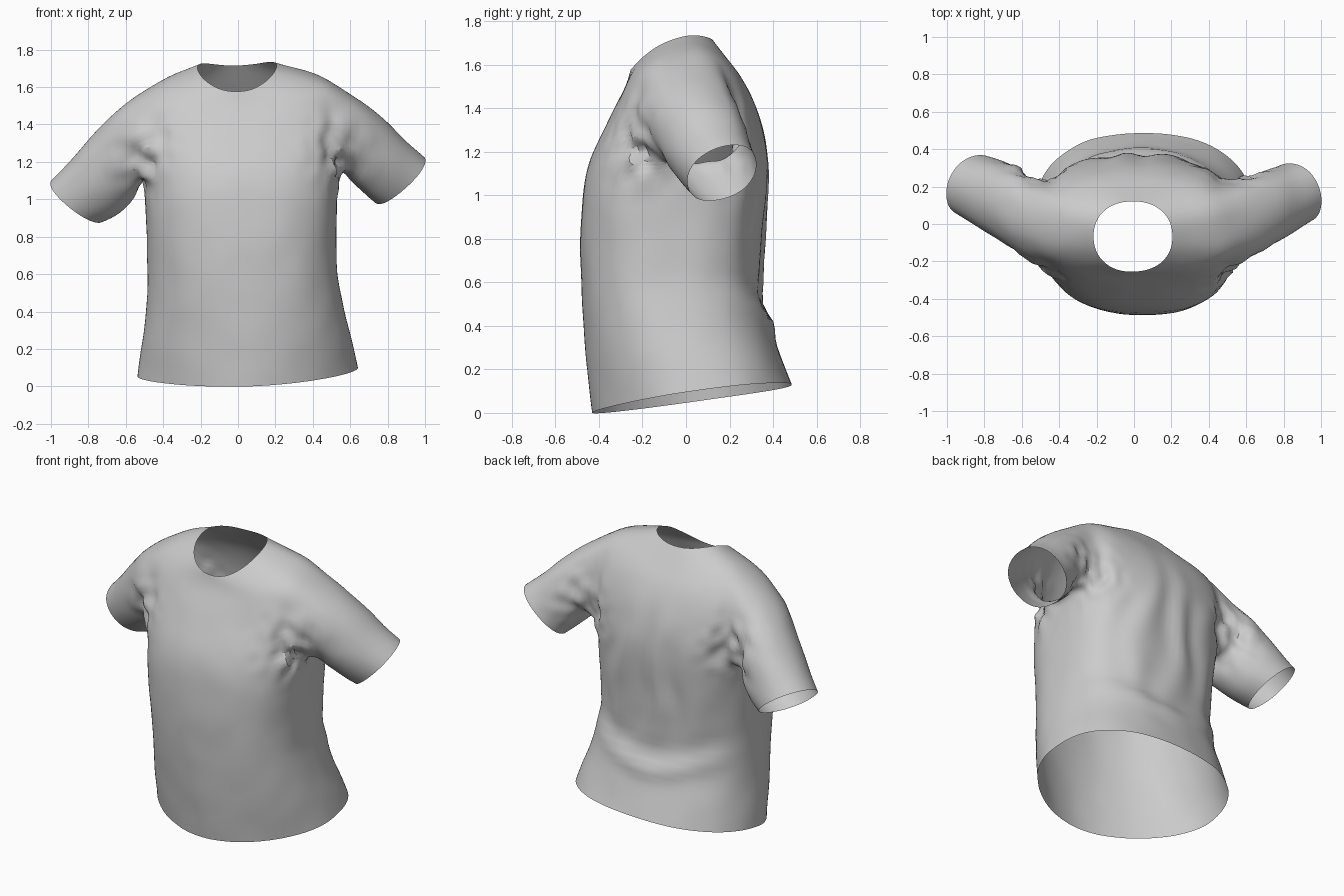
import bpy, bmesh, math
from mathutils import Vector, noise

cube = bpy.data.objects.get("Cube")
if cube:
    bpy.data.objects.remove(cube, do_unlink=True)

fabric = bpy.data.materials.new("light grey fabric")
fabric.use_nodes = True
GREY = (0.6, 0.6, 0.6, 1)
fabric.diffuse_color = GREY
shader = fabric.node_tree.nodes["Principled BSDF"]
shader.inputs["Base Color"].default_value = GREY
shader.inputs["Roughness"].default_value = 0.9

COLS = 32          # columns around the body
HALF = 3           # armhole half width in columns
LOW, HIGH = 6, 10  # body rings at the bottom and top of the armholes

# Body rings: front z, back z, rise at the sides, lean to the left,
# front y, back y, right x, left x
BODY = [
    (0.00, 0.13, 0.01, .025, -.435, .488, -.54, .645),
    (0.20, 0.28, 0.00, .01, -.455, .43, -.52, .61),
    (0.38, 0.40, 0.00, 0, -.475, .385, -.49, .57),
    (0.60, 0.60, 0.00, 0, -.485, .345, -.485, .53),
    (0.80, 0.80, 0.00, 0, -.49, .36, -.49, .525),
    (1.00, 1.00, 0.00, 0, -.48, .372, -.50, .53),
    (1.12, 1.12, 0.00, 0, -.46, .375, -.51, .54),
    (1.22, 1.22, 0.02, 0, -.42, .37, -.52, .54),
    (1.32, 1.32, 0.04, 0, -.37, .35, -.54, .55),
    (1.41, 1.43, 0.07, .01, -.325, .315, -.54, .56),
    (1.48, 1.54, 0.085, .015, -.29, .26, -.50, .53),
    (1.53, 1.62, 0.085, .01, -.27, .195, -.39, .43),
    (1.575, 1.715, 0.065, .005, -.256, .122, -.218, .207),
]
# Sleeve rings: top x, top z, bottom x, bottom z, centre y, half depth,
# and how far the front of the ring turns outward
LEFT = [
    (0.63, 1.55, 0.55, 1.15, .02, .23, 0),
    (0.77, 1.45, 0.60, 1.10, .07, .21, .02),
    (0.90, 1.31, 0.67, 1.03, .12, .185, .04),
    (1.00, 1.225, 0.73, 0.98, .165, .165, .055),
]
RIGHT = [
    (0.61, 1.515, 0.52, 1.08, .03, .23, 0),
    (0.75, 1.385, 0.55, 1.00, .10, .22, .02),
    (0.90, 1.205, 0.63, 0.92, .16, .195, .04),
    (1.00, 1.10, 0.72, 0.88, .205, .17, .055),
]


def rounded(value, power):
    return math.copysign(abs(value) ** power, value)


def body_ring(bm, spec, front_power, back_power, skew):
    zf, zb, rise, lean, yf, yb, xr, xl = spec
    ring = []
    for i in range(COLS):
        a = math.tau * i / COLS
        power = front_power if math.sin(a) < 0 else back_power
        c, s = rounded(math.cos(a), power), rounded(math.sin(a), power)
        z = (zf + zb) / 2 + (zb - zf) / 2 * s
        z += rise * math.cos(a) ** 2 + lean * c
        x = (xr + xl) / 2 + (xl - xr) / 2 * c + skew * max(0, -s)
        ring.append(bm.verts.new((x, (yf + yb) / 2 + (yb - yf) / 2 * s, z)))
    return ring


def stitch(bm, a, b):
    n = len(a)
    for i in range(n):
        k = (i + 1) % n
        bm.faces.new((a[i], a[k], b[k], b[i]))


def add_sleeve(bm, rings, middle, side, specs):
    # Walk round the armhole, then carry the same loop out to the cuff
    span = HIGH - LOW
    steps = [(c, 0) for c in range(-HALF, HALF)]
    steps += [(HALF, r) for r in range(span)]
    steps += [(c, span) for c in range(HALF, -HALF, -1)]
    steps += [(-HALF, r) for r in range(span, 0, -1)]
    loop = [rings[LOW + r][(middle + c) % COLS] for c, r in steps]
    angles = [math.atan2(2 * r / span - 1, c / HALF) for c, r in steps]
    for tx, tz, bx, bz, y, depth, turn in specs:
        ring = []
        for a in angles:
            up, back = math.sin(a), side * math.cos(a)
            ring.append(bm.verts.new((
                side * ((tx + bx) / 2 + (tx - bx) / 2 * up - 0.66 * turn * back),
                y + depth * back,
                (tz + bz) / 2 + (tz - bz) / 2 * up + 0.75 * turn * back)))
        stitch(bm, loop, ring)
        loop = ring


# Shirt surface: open at the hem, neck and cuffs; rounder in front at the hem
bm = bmesh.new()
rings = []
for spec in BODY[:-1]:
    chest = min(1, spec[0] / 0.9)
    rings.append(body_ring(bm, spec, 1.12 - 0.34 * chest, 0.84 - 0.06 * chest, 0.03))
rings.append(body_ring(bm, BODY[-1], 0.92, 0.92, 0))
half_turn = COLS // 2
for j in range(len(rings) - 1):
    for i in range(COLS):
        near_side = (i + HALF) % half_turn < 2 * HALF
        if LOW <= j < HIGH and near_side:
            continue
        k = (i + 1) % COLS
        bm.faces.new((rings[j][i], rings[j][k], rings[j + 1][k], rings[j + 1][i]))
add_sleeve(bm, rings, 0, 1, LEFT)
add_sleeve(bm, rings, half_turn, -1, RIGHT)
mesh = bpy.data.meshes.new("shirt")
bm.to_mesh(mesh)
bm.free()
mesh.materials.append(fabric)
shirt = bpy.data.objects.new("shirt", mesh)
bpy.context.collection.objects.link(shirt)
bpy.context.view_layer.objects.active = shirt
shirt.select_set(True)
sub = shirt.modifiers.new("smooth cloth", 'SUBSURF')
sub.levels = 2
bpy.ops.object.modifier_apply(modifier=sub.name)


def bell(value, centre, width):
    return math.exp(-((value - centre) / width) ** 2)


def fold_height(p, n):
    """How far the cloth moves along its normal at a point."""
    back = max(0, n.y) * bell(p.x, 0, 0.5)
    # Long hanging folds on the back
    wave = math.sin(24 * p.x + 3 * p.z + 2 * noise.noise(p * 3))
    h = 0.012 * back * bell(p.z, 0.95, 0.4) * wave
    # Slumped fold above the hem at the back
    sag = p.z + 0.07 * math.cos(5 * p.x)
    h += back * (0.02 * bell(sag, 0.47, 0.05) - 0.015 * bell(sag, 0.58, 0.06))
    # Crumpled cloth at the armpits
    for side in (-1, 1):
        for y in (-0.2, 0.24):
            near = bell((p - Vector((side * 0.52, y, 1.23))).length, 0, 0.16)
            h += 0.045 * near * noise.noise(p * 13)
    # Gentle unevenness elsewhere
    return h + 0.004 * noise.noise(p * 6)


mesh = shirt.data
moves = [v.normal * fold_height(v.co, v.normal) for v in mesh.vertices]
for v, move in zip(mesh.vertices, moves):
    v.co += move
bpy.ops.object.shade_smooth_by_angle(angle=math.radians(35))
